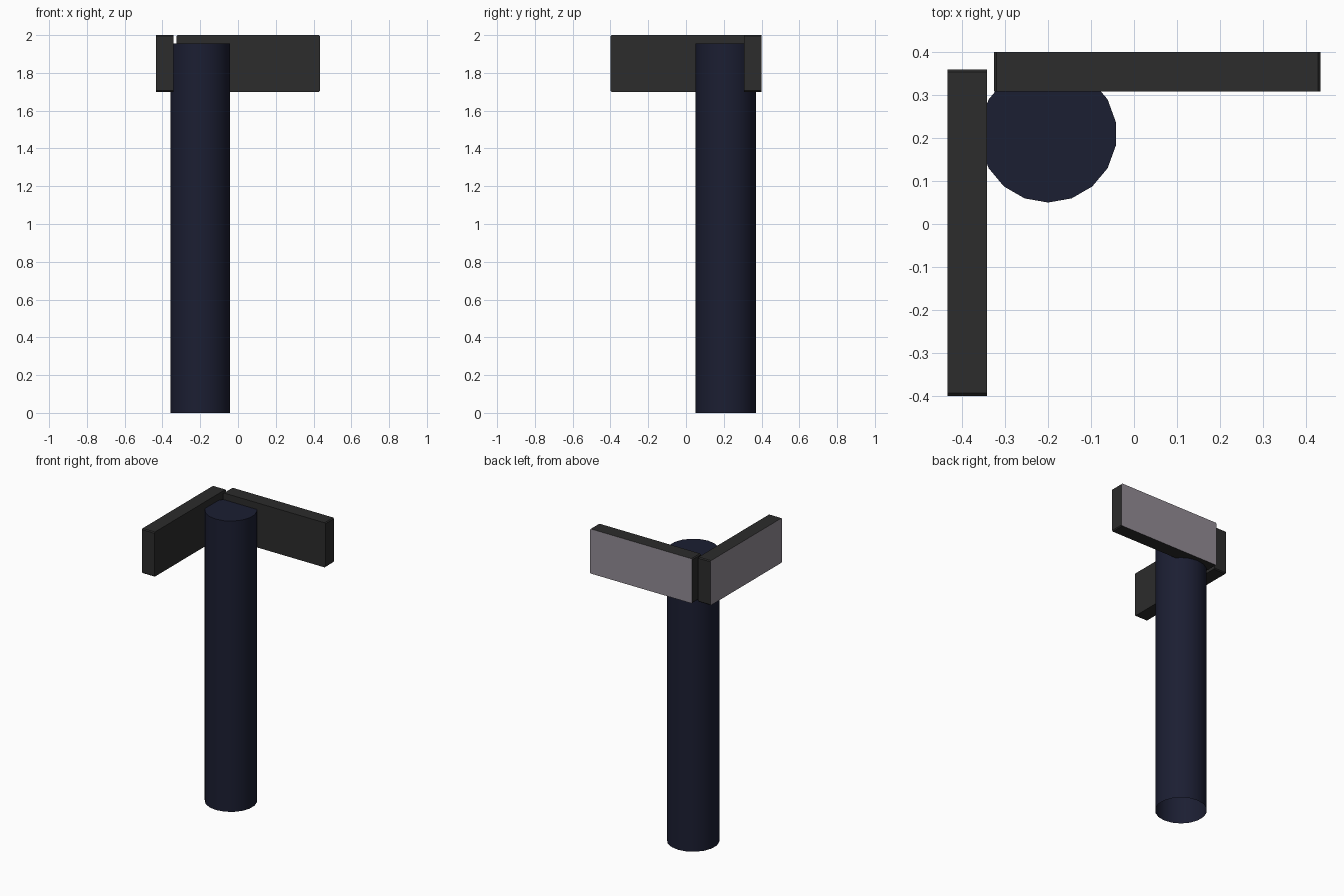
import bpy, bmesh
from mathutils import Vector

if "Cube" in bpy.data.objects:
    bpy.data.objects.remove(bpy.data.objects["Cube"])


def material(name, color):
    m = bpy.data.materials.new(name)
    m.diffuse_color = (*color, 1)
    m.use_nodes = True
    m.node_tree.nodes["Principled BSDF"].inputs["Base Color"].default_value = m.diffuse_color
    return m


navy = material("navy_paint", (0.011, 0.013, 0.032))
dark = material("dark_frame", (0.025, 0.025, 0.025))
pale = material("pale_face", (0.29, 0.26, 0.30))


def finish(name, bm, mats):
    me = bpy.data.meshes.new(name)
    bm.to_mesh(me)
    bm.free()
    for m in mats:
        me.materials.append(m)
    ob = bpy.data.objects.new(name, me)
    bpy.context.collection.objects.link(ob)
    return ob


# Post: 18-sided tube, capped on top and open underneath
bm = bmesh.new()
bmesh.ops.create_cone(bm, cap_ends=True, segments=18, radius1=0.16, radius2=0.16, depth=1.955)
bmesh.ops.translate(bm, verts=bm.verts, vec=(-0.2, 0.21, 1.955 / 2))
bottom = [f for f in bm.faces if f.normal.z < -0.9]
bmesh.ops.delete(bm, geom=bottom, context='FACES_ONLY')
post = finish("post", bm, [navy])
bpy.context.view_layer.objects.active = post
post.select_set(True)
bpy.ops.object.shade_smooth_by_angle(angle=0.7)


# Sign board: box with clipped corners and a pale outward face
def board(name, lo, hi, outward):
    lo, hi, outward = Vector(lo), Vector(hi), Vector(outward)
    bm = bmesh.new()
    bmesh.ops.create_cube(bm, size=1)
    size, mid = hi - lo, (lo + hi) / 2
    for v in bm.verts:
        v.co = Vector(a * b for a, b in zip(v.co, size)) + mid
    corners = [e for e in bm.edges
               if abs((e.verts[0].co - e.verts[1].co).normalized().dot(outward)) > 0.9]
    bmesh.ops.bevel(bm, geom=corners, offset=0.006, segments=1, affect='EDGES')
    bm.normal_update()
    for f in bm.faces:
        f.material_index = int(f.normal.dot(outward) > 0.9)
    return finish(name, bm, [dark, pale])


board("back_sign", (-0.326, 0.308, 1.70), (0.434, 0.40, 2.0), (0, 1, 0))
board("left_sign", (-0.434, -0.40, 1.70), (-0.342, 0.36, 2.0), (-1, 0, 0))
